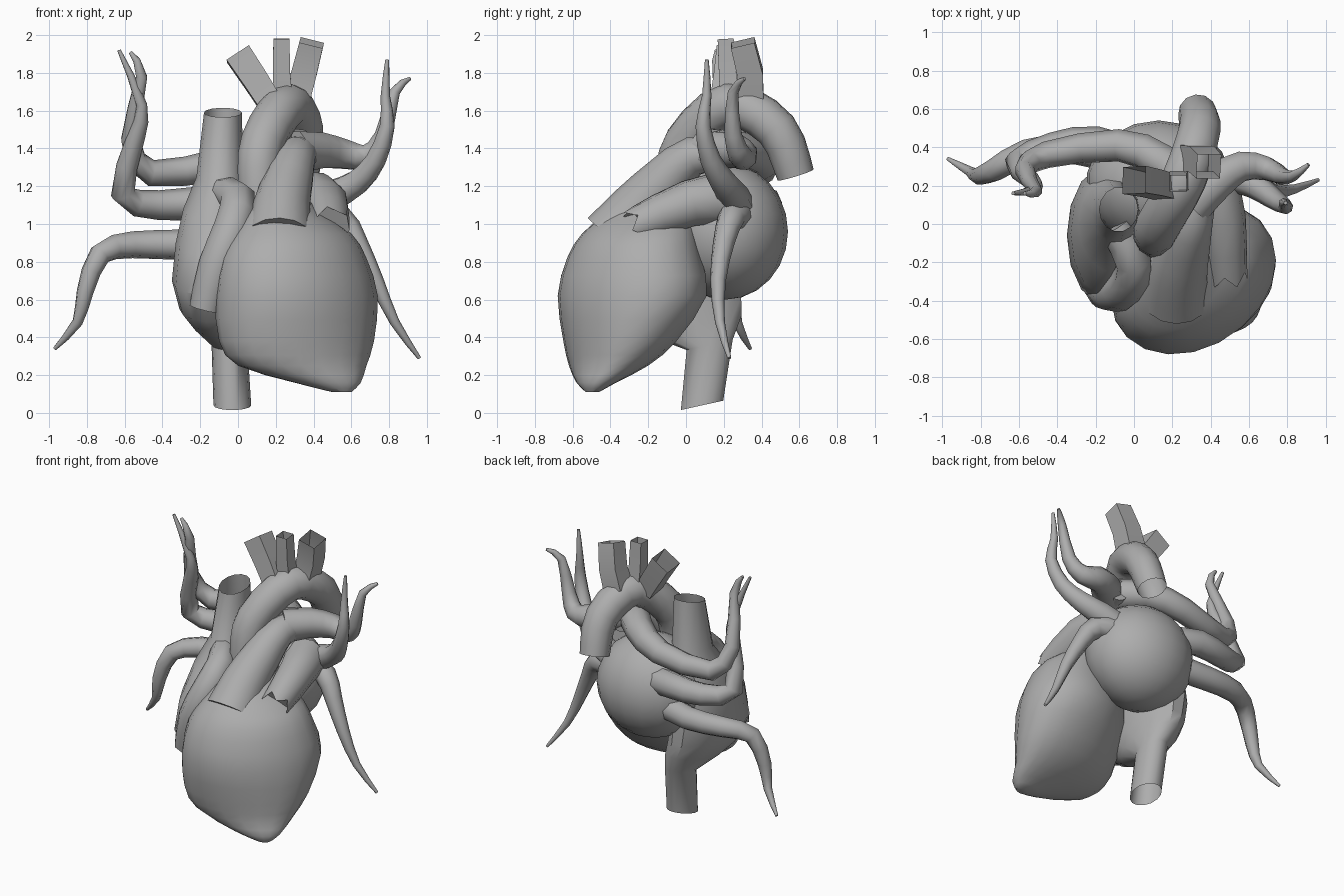
import bpy, bmesh, math
from mathutils import Vector, Quaternion

UNIT = 0.01  # all part sizes are given in hundredths

cube = bpy.data.objects.get("Cube")
if cube:
    bpy.data.objects.remove(cube, do_unlink=True)

grey = bpy.data.materials.new("matte grey")
grey.use_nodes = True
shade = 0.42
colour = (shade, shade, shade, 1)
grey.diffuse_color = colour
grey.node_tree.nodes["Principled BSDF"].inputs["Base Color"].default_value = colour


def finish(name, bm, angle=40):
    """Turn a bmesh into a shaded object."""
    bmesh.ops.recalc_face_normals(bm, faces=bm.faces)
    mesh = bpy.data.meshes.new(name)
    bm.to_mesh(mesh)
    bm.free()
    mesh.materials.append(grey)
    mesh.shade_smooth()
    mesh.set_sharp_from_angle(angle=math.radians(angle))
    part = bpy.data.objects.new(name, mesh)
    bpy.context.collection.objects.link(part)


def refine(rows, steps):
    """Catmull-Rom interpolation of rows of numbers."""
    rows = [Vector(row) * UNIT for row in rows]
    smooth = []
    for i in range(len(rows) - 1):
        before, start, end = rows[max(i - 1, 0)], rows[i], rows[i + 1]
        after = rows[min(i + 2, len(rows) - 1)]
        leave, arrive = (end - before) / 2, (after - start) / 2
        for step in range(steps):
            t = step / steps
            blend = t * t * (3 - 2 * t)
            smooth.append(start.lerp(end, blend)
                          + leave * t * (1 - t) ** 2
                          - arrive * t * t * (1 - t))
    return smooth + [rows[-1]]


def skin(name, rings, capped, angle=40):
    """Bridge equal rings of points into one surface."""
    bm = bmesh.new()
    rings = [[bm.verts.new(point) for point in ring] for ring in rings]
    for low, high in zip(rings, rings[1:]):
        for i in range(len(low)):
            bm.faces.new((low[i - 1], low[i], high[i], high[i - 1]))
    if capped:
        bm.faces.new(rings[0])
        bm.faces.new(rings[-1])
    finish(name, bm, angle)


def tube(name, path, start, end, swell=0, sides=8, steps=2,
         capped=True, angle=50, jag=0):
    """Tube along a path, tapering from start to end radius, swollen midway."""
    points = refine(path, steps)
    final = len(points) - 1
    turn, last, rings = Quaternion(), Vector((0, 0, 1)), []
    for k, point in enumerate(points):
        way = (points[min(k + 1, final)] - points[max(k - 1, 0)]).normalized()
        turn = last.rotation_difference(way) @ turn
        last = way
        t = k / final
        radius = (start + (end - start) * t + swell * math.sin(math.pi * t)) * UNIT
        ring = []
        for i in range(sides):
            a = math.tau * (i + 0.5) / sides
            tooth = jag * UNIT * (-1) ** i if k == final else 0
            offset = Vector((math.cos(a) * radius, math.sin(a) * radius, tooth))
            ring.append(point + turn @ offset)
        rings.append(ring)
    skin(name, rings, capped, angle)


def loft(name, rows, sides, steps, capped, skew=0.0, tilt=0.0):
    """Stacked ellipses from rows of height, x min, x max, y min, y max."""
    rings = []
    for z, left, right, front, back in refine(rows, steps):
        ring = []
        for i in range(sides):
            a = math.tau * i / sides
            x = math.cos(a) * (right - left) / 2
            y = math.sin(a + skew) * (back - front) / 2
            ring.append(((left + right) / 2 + x, (front + back) / 2 + y, z + tilt * y))
        rings.append(ring)
    skin(name, rings, capped)


# Ventricles, from the pointed apex up to the outflow
loft("ventricles", [
    (11, 50, 60, -53, -46), (16, 30, 65, -58, -37), (25, 0, 68, -62, -20),
    (38, -10, 72, -65, -5), (62, -12, 74, -68, 11), (82, -9, 68, -63, 8),
    (95, -2, 60, -55, 5), (108, 6, 42, -40, 3), (118, 12, 34, -28, 2),
], sides=20, steps=2, capped=True, skew=0.25)

# Right atrium, running into the two open great veins
loft("right_atrium_and_great_veins", [
    (4, -13, 7, -3, 20), (36, -14, 5, 0, 25), (46, -24, 5, -20, 30),
    (55, -31, 5, -33, 30), (70, -35, 5, -42, 30), (90, -33, 5, -38, 28),
    (108, -29, 5, -25, 25), (125, -22, 3, -10, 22), (159, -18, 2, -4, 19),
], sides=14, steps=1, capped=False, tilt=0.22)

# Left atrium at the back
bm = bmesh.new()
bmesh.ops.create_uvsphere(bm, u_segments=18, v_segments=12, radius=1)
bmesh.ops.scale(bm, vec=(0.38, 0.33, 0.36), verts=bm.verts)
bmesh.ops.translate(bm, vec=(0.13, 0.21, 0.96), verts=bm.verts)
finish("left_atrium", bm)

# Ear-shaped flaps of the two atria
tube("right_auricle", [(-10, -2, 117), (0, -20, 113), (-3, -32, 97),
                       (-11, -36, 78), (-17, -34, 55)], start=8, end=9, swell=2)
tube("left_auricle", [(40, 20, 113), (46, 2, 111), (49, -27, 99)],
     start=15, end=10, sides=10, jag=3)

# Aorta with its arch and three open branch stubs
tube("aorta", [(14, -8, 95), (11, -6, 120), (13, 0, 143), (26, 23, 163),
               (34, 48, 150), (33, 58, 126)],
     start=10, end=10, swell=2, sides=12, steps=3, capped=False)
tube("right_arch_branch", [(17, 19, 164), (10, 21, 175), (0, 23, 190)],
     start=9, end=10, sides=4, steps=1, capped=False, angle=25)
tube("middle_arch_branch", [(24, 23, 166), (23, 22, 180), (23, 21, 198)],
     start=7, end=6, sides=4, steps=1, capped=False, angle=25)
tube("left_arch_branch", [(31, 34, 166), (35, 34, 180), (39, 30, 196)],
     start=10, end=9, sides=4, steps=1, capped=False, angle=25)

# Pulmonary trunk and the arteries to each side
tube("pulmonary_trunk", [(22, -38, 92), (23, -25, 108), (27, -10, 124),
                         (31, 4, 136), (36, 26, 138)],
     start=18, end=8, sides=14)
tube("left_pulmonary_artery", [
    (30, 10, 138), (43, 22, 139), (56, 30, 137), (69, 29, 136),
    (77, 25, 147), (83, 25, 170), (91, 31, 177)], start=12, end=1)
tube("right_pulmonary_artery", [
    (32, 14, 140), (15, 32, 139), (-8, 41, 132), (-46, 36, 127),
    (-57, 28, 145), (-51, 17, 178), (-57, 16, 191)], start=11, end=1, swell=1)

# Pulmonary veins, spreading from the left atrium
tube("left_upper_vein", [
    (35, 27, 108), (50, 25, 115), (63, 20, 122), (73, 13, 134),
    (79, 9, 152), (78, 11, 168), (79, 11, 187)], start=10, end=1)
tube("left_lower_vein", [
    (38, 28, 105), (54, 24, 103), (63, 20, 90), (73, 17, 70),
    (83, 18, 48), (96, 23, 29)], start=9, end=1)
tube("right_upper_vein", [
    (5, 33, 108), (-20, 42, 111), (-42, 40, 110), (-61, 32, 116),
    (-54, 23, 146), (-51, 18, 163), (-63, 16, 192)], start=10, end=1, swell=1)
tube("right_lower_vein", [
    (0, 33, 92), (-30, 39, 89), (-56, 37, 89), (-73, 28, 84),
    (-81, 25, 64), (-85, 27, 48), (-97, 34, 34)], start=9, end=1, swell=1)
